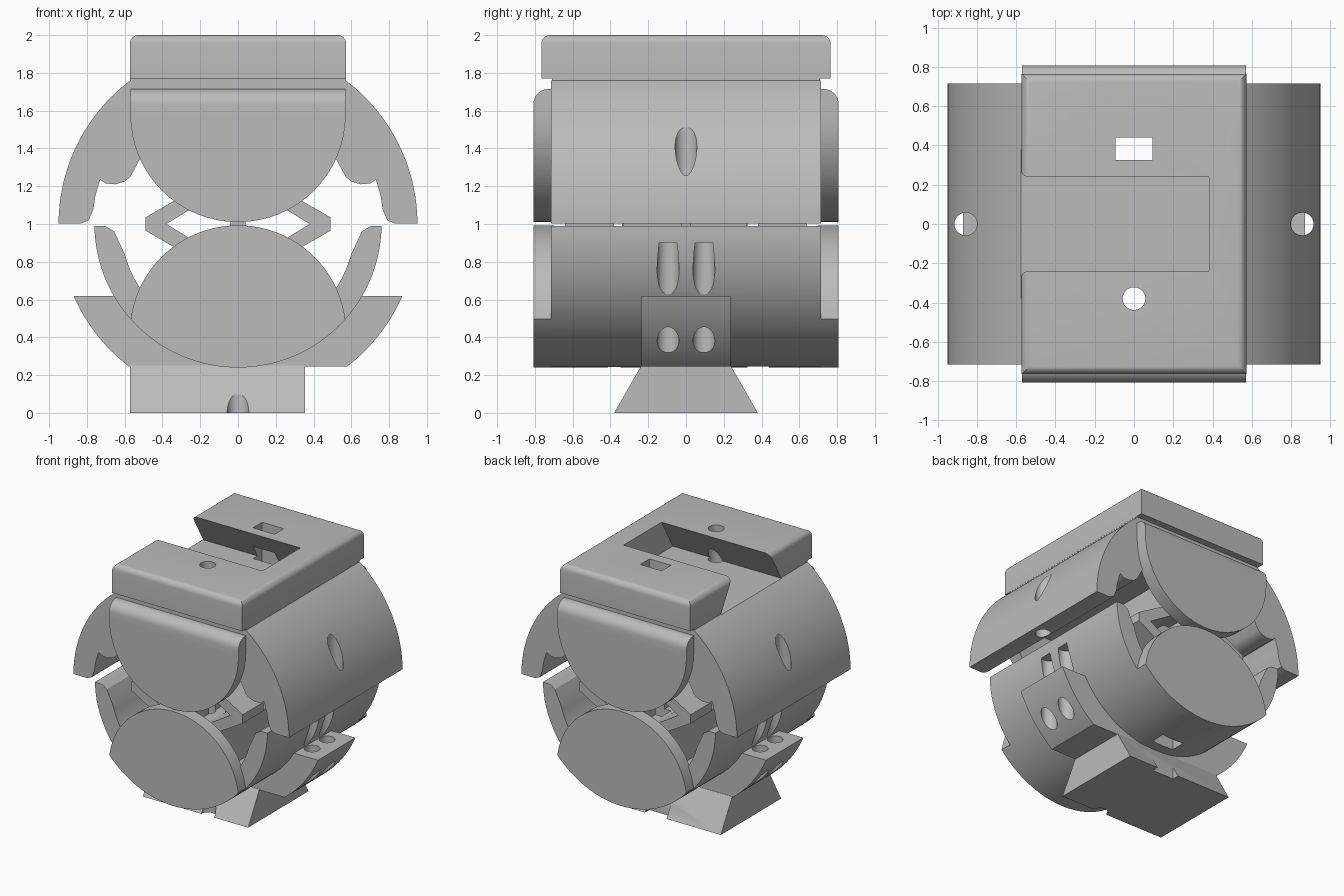
import bpy, bmesh, math
from mathutils import Vector

cube = bpy.data.objects.get("Cube")
if cube:
    bpy.data.objects.remove(cube, do_unlink=True)

grey = bpy.data.materials.new("plain grey")
grey.use_nodes = True
COLOUR = (0.5, 0.5, 0.5, 1)
grey.diffuse_color = COLOUR
grey.node_tree.nodes["Principled BSDF"].inputs["Base Color"].default_value = COLOUR


def finish(name, bm):
    bmesh.ops.recalc_face_normals(bm, faces=bm.faces)
    mesh = bpy.data.meshes.new(name)
    bm.to_mesh(mesh)
    bm.free()
    obj = bpy.data.objects.new(name, mesh)
    bpy.context.collection.objects.link(obj)
    mesh.materials.append(grey)
    return obj


def prism(name, profile, lo, hi, axis="Y", rounded=None):
    """Extrude a profile along an axis; 'rounded' is (edge test, radius)."""
    place = {"Y": lambda a, b, t: (a, t, b),
             "X": lambda a, b, t: (t, a, b),
             "Z": lambda a, b, t: (a, b, t)}[axis]
    bm = bmesh.new()
    face = bm.faces.new([bm.verts.new(place(a, b, lo)) for a, b in profile])
    out = bmesh.ops.extrude_face_region(bm, geom=[face])
    verts = [v for v in out["geom"] if isinstance(v, bmesh.types.BMVert)]
    shift = Vector(place(0, 0, hi - lo))
    bmesh.ops.translate(bm, verts=verts, vec=shift)
    if rounded:
        test, radius = rounded
        edges = [e for e in bm.edges if all(test(v.co) for v in e.verts)]
        bmesh.ops.bevel(bm, geom=edges, offset=radius, segments=6,
                        profile=0.5, affect="EDGES")
    return finish(name, bm)


def arc(radius, zc, a0, a1, n=32):
    angles = [math.radians(a0 + (a1 - a0) * i / n) for i in range(n + 1)]
    return [(radius * math.cos(a), zc + radius * math.sin(a)) for a in angles]


def rect(x0, x1, z0, z1):
    return [(x0, z0), (x1, z0), (x1, z1), (x0, z1)]


def mirrored(points):
    """Left half that closes a right-hand outline."""
    return [(-x, z) for x, z in reversed(points)]


def combine(target, others, operation):
    for other in others:
        mod = target.modifiers.new(operation, "BOOLEAN")
        mod.operation, mod.solver, mod.object = operation, "EXACT", other
        bpy.context.view_layer.update()
        graph = bpy.context.evaluated_depsgraph_get()
        mesh = bpy.data.meshes.new_from_object(target.evaluated_get(graph))
        target.modifiers.clear()
        target.data = mesh
        bpy.data.objects.remove(other, do_unlink=True)


def post(x, y, z0, z1, radius=0.058):
    circle = [(x + a, y + b) for a, b in arc(radius, 0, 0, 360 - 15, 23)]
    return prism("hole_cutter", circle, z0, z1, "Z")


def key_holes():
    """Round hole in front and rectangular hole behind, all the way through."""
    return [post(0, -0.38, -0.1, 2.1),
            prism("hole_cutter", rect(-0.095, 0.095, 0.325, 0.44), -0.1, 2.1, "Z")]


R_UP, R_LOW, HALF = 0.95, 0.76, 0.715

# Upper shell with hooked lower lips
lip = [(0.83, 1.003), (0.79, 1.02), (0.765, 1.08), (0.755, 1.15), (0.73, 1.235),
       (0.70, 1.215), (0.65, 1.21), (0.60, 1.225), (0.57, 1.25), (0.50, 1.38), (0.38, 1.5)]
outer = arc(R_UP, 1.0, 0.2, 53.2)
upper = prism("upper_shell", outer + mirrored(outer) + [(-x, z) for x, z in lip]
              + lip[::-1], -HALF, HALF)

# Head block with rounded long edges
head = prism("head_block", rect(-0.765, 0.765, 1.77, 2.0), -0.573, 0.573, "X",
             (lambda c: c.z > 1.99, 0.045))
neck = prism("neck", rect(-0.71, 0.71, 1.70, 1.80), -0.572, 0.572, "X")

# Upper end caps
cap_outline = [(0.57, 1.715), (-0.57, 1.715)] + arc(0.57, 1.58, 180, 360)
upper_caps = []
for s in (-1, 1):
    lo, hi = sorted((s * 0.70, s * 0.808))
    upper_caps.append(prism("upper_cap", cap_outline, lo, hi, "Y",
                            (lambda c, s=s: c.z > 1.71 and c.y * s > 0.8, 0.08)))
combine(upper, [neck, head] + upper_caps, "UNION")

# Dovetail socket and holes
socket = prism("socket_cutter", [(-0.21, 2.05), (0.21, 2.05), (0.38, 1.755), (-0.38, 1.755)],
               -0.7, 0.383, "X")
combine(upper, [socket] + [post(s * 0.857, 0, 0.9, 2.1) for s in (-1, 1)]
        + key_holes(), "DIFFERENCE")

# Lower cradle
rim = [(0.70, 0.988), (0.655, 0.96), (0.628, 0.90)]
lower = prism("lower_cradle", arc(R_LOW, 1.0, 180.8, 359.2, 64) + rim
              + arc(0.62, 1.0, -15, -165, 48) + mirrored(rim), -HALF, HALF)

# Lens shaped lower end caps
edge = math.degrees(math.asin(0.503 / R_LOW))
tilt = math.degrees(math.asin(0.077 / 0.57))
lens = arc(R_LOW, 1.0, 180 + 41.4, 360 - 41.4, 40) + arc(0.573, 0.42, tilt, 180 - tilt, 40)
lower_caps = [prism("lower_cap", lens, *sorted((s * 0.70, s * 0.808))) for s in (-1, 1)]

# Side wings, base and dovetail foot
wing = arc(R_UP, 1.0, -23.6, -52.6, 16)
base = prism("wing_base", wing + mirrored(wing) + arc(0.70, 1.0, 180 + 33, 360 - 33, 40),
             -0.235, 0.235)
foot = prism("dovetail_foot", [(-0.38, 0), (0.38, 0), (0.237, 0.25), (-0.237, 0.25)],
             -0.573, 0.355, "X")
combine(lower, lower_caps + [base, foot], "UNION")
combine(lower, [post(sx * 0.72, sy * 0.095, 0.1, 0.9) for sx in (-1, 1) for sy in (-1, 1)]
        + key_holes(), "DIFFERENCE")

# Folded springs between the halves
parts = [upper, lower]
strip = [(0.10, 1.26), (0.49, 1.035), (0.49, 0.965), (0.10, 0.74),
         (0.10, 0.83), (0.38, 1.0), (0.10, 1.17)]
for y0, y1 in ((-0.64, -0.38), (-0.33, -0.02), (0.02, 0.32), (0.38, 0.64)):
    for s in (-1, 1):
        parts.append(prism("spring", [(s * x, z) for x, z in strip], y0, y1))

# Spring mounts and centre rib
for name, width, z0, z1 in (("upper_mount", 0.13, 1.16, 1.55),
                            ("lower_mount", 0.13, 0.36, 0.84),
                            ("centre_rib", 0.04, 0.80, 1.20)):
    mount = prism(name, rect(-width, width, z0, z1), -0.64, 0.64)
    combine(mount, key_holes(), "DIFFERENCE")
    parts.append(mount)

# Smooth curved walls, crisp edges
bpy.ops.object.select_all(action="DESELECT")
for part in parts:
    part.select_set(True)
bpy.context.view_layer.objects.active = upper
bpy.ops.object.shade_smooth_by_angle(angle=math.radians(30))
